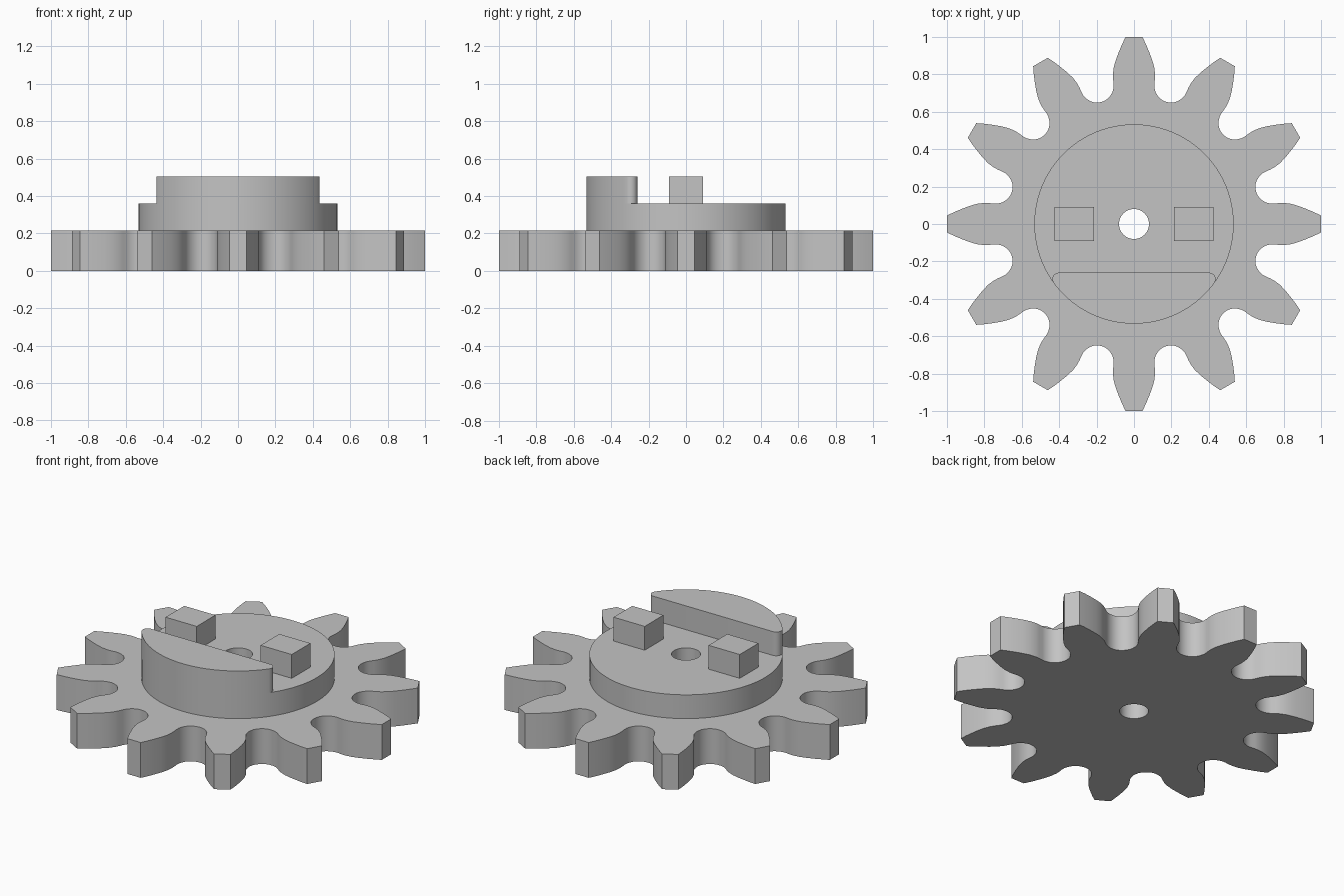
import bpy, bmesh, math
from mathutils import Matrix, Vector

cube = bpy.data.objects.get("Cube")
if cube:
    bpy.data.objects.remove(cube, do_unlink=True)

# One plain grey for the whole part
GREY = (0.55, 0.55, 0.55, 1)
grey = bpy.data.materials.new("plain grey")
grey.use_nodes = True
grey.diffuse_color = GREY
grey.node_tree.nodes["Principled BSDF"].inputs["Base Color"].default_value = GREY


def arc(radius, start, end, steps, centre=(0, 0)):
    """Points along an arc, angles in radians, both ends included."""
    return [Vector((centre[0] + radius * math.cos(a), centre[1] + radius * math.sin(a)))
            for a in (start + (end - start) * i / steps for i in range(steps + 1))]


def circle(radius, steps):
    return arc(radius, 0, math.tau, steps)[:-1]


def prism(name, loops, bottom, top):
    """Extrude an outline, with optional hole loops, from bottom to top."""
    bm = bmesh.new()
    edges = []
    for loop in loops:
        verts = [bm.verts.new((p.x, p.y, bottom)) for p in loop]
        edges += [bm.edges.new((v, verts[i - 1])) for i, v in enumerate(verts)]
    bmesh.ops.triangle_fill(bm, edges=edges, use_beauty=True, normal=(0, 0, 1))
    grown = bmesh.ops.extrude_face_region(bm, geom=bm.faces[:])["geom"]
    bmesh.ops.translate(bm, vec=(0, 0, top - bottom),
                        verts=[g for g in grown if isinstance(g, bmesh.types.BMVert)])
    bmesh.ops.recalc_face_normals(bm, faces=bm.faces[:])
    mesh = bpy.data.meshes.new(name)
    bm.to_mesh(mesh)
    bm.free()
    mesh.materials.append(grey)
    obj = bpy.data.objects.new(name, mesh)
    bpy.context.collection.objects.link(obj)
    bpy.ops.object.select_all(action='DESELECT')
    obj.select_set(True)
    bpy.context.view_layer.objects.active = obj
    bpy.ops.object.shade_smooth_by_angle(angle=math.radians(25))
    return obj


GEAR_TOP, HUB_TOP, PEG_TOP = 0.215, 0.36, 0.505
HUB_R, HOLE_R, TEETH = 0.533, 0.08, 12

# Toothed wheel: one flank, root to tip, mirrored and repeated
flank = [(0.175, 0.652), (0.157, 0.659), (0.141, 0.669), (0.127, 0.684), (0.116, 0.704),
         (0.109, 0.728), (0.109, 0.75), (0.112, 0.775), (0.113, 0.8), (0.108, 0.84),
         (0.096, 0.88), (0.079, 0.925), (0.062, 0.965), (0.045, 1.0)]
tooth = [Vector(p) for p in flank] + [Vector((-x, y)) for x, y in reversed(flank[1:])]
outline = []
for k in range(TEETH):
    turn = Matrix.Rotation(math.tau * k / TEETH, 2)
    outline += [turn @ p for p in tooth]
hole = circle(HOLE_R, 48)
prism("toothed_wheel", [outline, hole], 0, GEAR_TOP)

# Round hub with the same bore
prism("hub", [circle(HUB_R, 96), hole], GEAR_TOP, HUB_TOP)

# Raised segment along the front of the hub, with rounded corners
CHORD_Y, CORNER = -0.26, 0.035
cy = CHORD_Y - CORNER
cx = math.sqrt((HUB_R - CORNER) ** 2 - cy ** 2)
lean = math.atan2(cy, cx)
rim = arc(HUB_R, math.pi - lean, math.tau + lean, 48)
right_corner = arc(CORNER, lean, math.pi / 2, 10, (cx, cy))[1:]
left_corner = arc(CORNER, math.pi / 2, math.pi - lean, 10, (-cx, cy))[:-1]
prism("front_segment", [rim + right_corner + left_corner], HUB_TOP, PEG_TOP)

# Pair of square drive pegs
for side, name in ((1, "left_peg"), (-1, "right_peg")):
    corners = [(0.215, -0.09), (0.425, -0.09), (0.425, 0.09), (0.215, 0.09)]
    prism(name, [[Vector((side * x, y)) for x, y in corners]], HUB_TOP, PEG_TOP)
